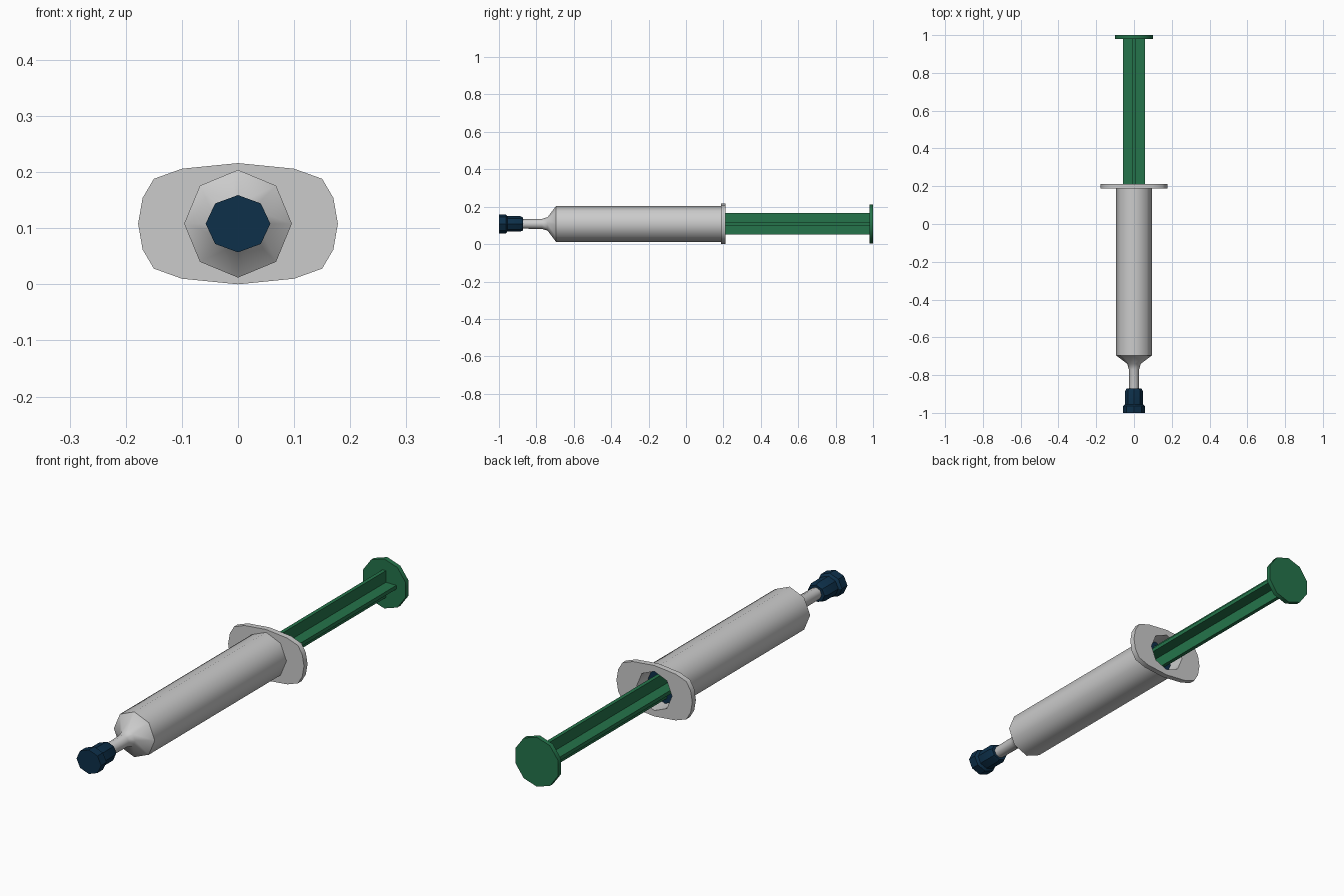
import bpy, bmesh, math

if "Cube" in bpy.data.objects:
    bpy.data.objects.remove(bpy.data.objects["Cube"])

CZ = 0.108  # height of the syringe axis


def material(name, rgb):
    m = bpy.data.materials.new(name)
    m.diffuse_color = (*rgb, 1)
    m.use_nodes = True
    m.node_tree.nodes["Principled BSDF"].inputs["Base Color"].default_value = m.diffuse_color
    return m


GREY = material("pale grey plastic", (0.60, 0.60, 0.60))
GREEN = material("green plastic", (0.018, 0.175, 0.07))
NAVY = material("navy rubber", (0.004, 0.029, 0.068))


def finish(name, bm, mat, smooth=None):
    bmesh.ops.recalc_face_normals(bm, faces=bm.faces)
    me = bpy.data.meshes.new(name)
    bm.to_mesh(me)
    bm.free()
    me.materials.append(mat)
    ob = bpy.data.objects.new(name, me)
    bpy.context.collection.objects.link(ob)
    if smooth:
        bpy.ops.object.select_all(action='DESELECT')
        ob.select_set(True)
        bpy.context.view_layer.objects.active = ob
        bpy.ops.object.shade_smooth_by_angle(angle=math.radians(smooth))
    return ob


def bridge(bm, a, b):
    n = len(a)
    for i in range(n):
        bm.faces.new((a[i], a[(i + 1) % n], b[(i + 1) % n], b[i]))


def lathe(name, profile, sides, mat, smooth=None, sx=1.0, caps=True):
    """Turn (y, radius) pairs round the y axis, first corner at the top."""
    bm = bmesh.new()
    rings = []
    for y, r in profile:
        rings.append([bm.verts.new((sx * r * math.sin(2 * math.pi * i / sides), y,
                                    CZ + r * math.cos(2 * math.pi * i / sides)))
                      for i in range(sides)])
    for a, b in zip(rings, rings[1:]):
        bridge(bm, a, b)
    if caps:
        bm.faces.new(rings[0])
        bm.faces.new(rings[-1])
    return finish(name, bm, mat, smooth)


# Barrel with shoulder and nozzle, hollow from the back
lathe("barrel", [(-0.90, 0.025), (-0.77, 0.027), (-0.74, 0.036), (-0.695, 0.096),
                 (0.195, 0.096), (0.195, 0.083), (-0.68, 0.083)], 8, GREY, 50)

# Finger flange: wide rounded plate with an octagonal hole
quad = [(0.178, 0), (0.17, 0.046), (0.15, 0.08), (0.10, 0.098), (0, 0.108)]
outer = quad + [(-x, z) for x, z in quad[3::-1]]
outer += [(x, -z) for x, z in outer[7:0:-1]]
octa = [(0.083 * math.cos(k * math.pi / 4), 0.083 * math.sin(k * math.pi / 4)) for k in range(8)]
inner = []
for k in range(8):
    p, q = octa[k], octa[(k + 1) % 8]
    inner += [p, ((p[0] + q[0]) / 2, (p[1] + q[1]) / 2)]
bm = bmesh.new()
loops = [[bm.verts.new((x, y, CZ + z)) for x, z in pts]
         for pts, y in ((inner, 0.188), (outer, 0.188), (outer, 0.212), (inner, 0.212))]
for i in range(4):
    bridge(bm, loops[i], loops[(i + 1) % 4])
finish("finger_flange", bm, GREY, 50)

# Nozzle cap with a wider end ring
lathe("nozzle_cap", [(-1.0, 0.051), (-0.963, 0.051), (-0.955, 0.041),
                     (-0.885, 0.041), (-0.872, 0.035)], 8, NAVY, 30, sx=1.13)

# Rubber stopper inside the barrel
lathe("stopper", [(0.02, 0.081), (0.14, 0.081)], 8, NAVY, 50)

# Plunger rod: cross-shaped section, extruded
h, w = 0.008, 0.057
cross = [(h, h), (h, w), (-h, w), (-h, h), (-w, h), (-w, -h),
         (-h, -h), (-h, -w), (h, -w), (h, -h), (w, -h), (w, h)]
bm = bmesh.new()
ends = [[bm.verts.new((x, y, CZ + z)) for x, z in cross] for y in (0.135, 0.985)]
bridge(bm, *ends)
for e in ends:
    bm.faces.new(e)
finish("plunger_rod", bm, GREEN)

# Thumb disc
lathe("thumb_disc", [(0.98, 0.105), (1.0, 0.105)], 10, GREEN, 50)
